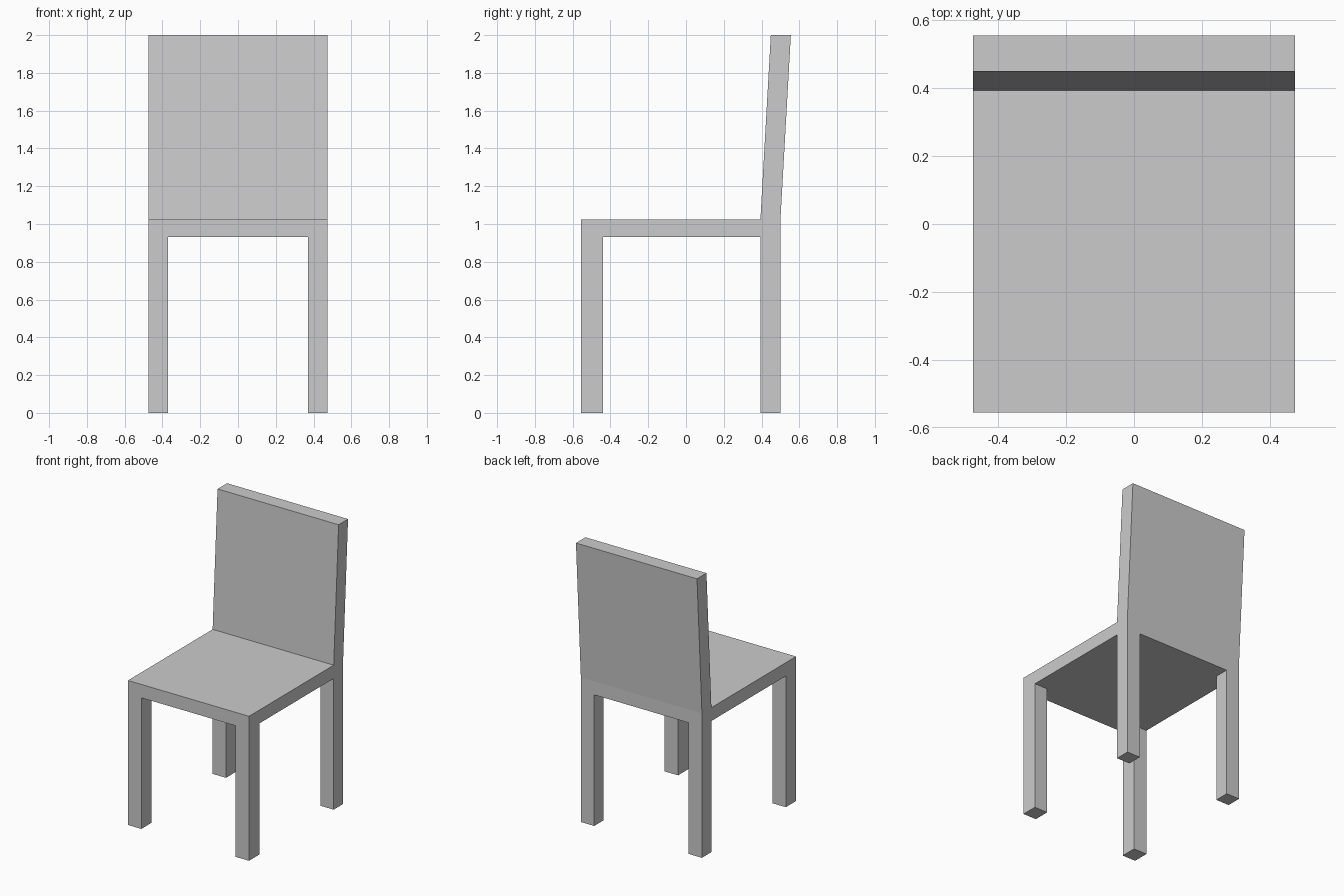
import bpy, bmesh
from math import radians

if "Cube" in bpy.data.objects:
    bpy.data.objects.remove(bpy.data.objects["Cube"])

# Grid lines of the chair: leg widths, seat thickness, overall height
XS = [-0.475, -0.37, 0.37, 0.475]
YS = [-0.555, -0.44, 0.394, 0.50]
ZS = [0.0, 0.93, 1.025, 2.0]
LEAN = 0.055  # backward tilt of the backrest at its top

# Filled blocks: four legs, full seat slab, backrest along the rear row
legs = {(i, j, 0) for i in (0, 2) for j in (0, 2)}
seat = {(i, j, 1) for i in range(3) for j in range(3)}
backrest = {(i, 2, 2) for i in range(3)}
blocks = legs | seat | backrest

bm = bmesh.new()
verts = {}


def corner(i, j, k):
    if (i, j, k) not in verts:
        y = YS[j] + (LEAN if k == 3 else 0)
        verts[i, j, k] = bm.verts.new((XS[i], y, ZS[k]))
    return verts[i, j, k]


# One joined outer skin: a face wherever a block meets empty space
for block in sorted(blocks):
    for axis in range(3):
        for side in (0, 1):
            neighbour = list(block)
            neighbour[axis] += 2 * side - 1
            if tuple(neighbour) in blocks:
                continue
            ring = []
            for u, v in ((0, 0), (1, 0), (1, 1), (0, 1)):
                p = list(block)
                p[axis] += side
                p[(axis + 1) % 3] += u
                p[(axis + 2) % 3] += v
                ring.append(corner(*p))
            bm.faces.new(ring if side else ring[::-1])

# Merge the flat neighbours into clean panels
bmesh.ops.dissolve_limit(bm, angle_limit=radians(0.5),
                         verts=bm.verts[:], edges=bm.edges[:])

mesh = bpy.data.meshes.new("chair")
bm.to_mesh(mesh)
bm.free()
bpy.context.collection.objects.link(bpy.data.objects.new("chair", mesh))
